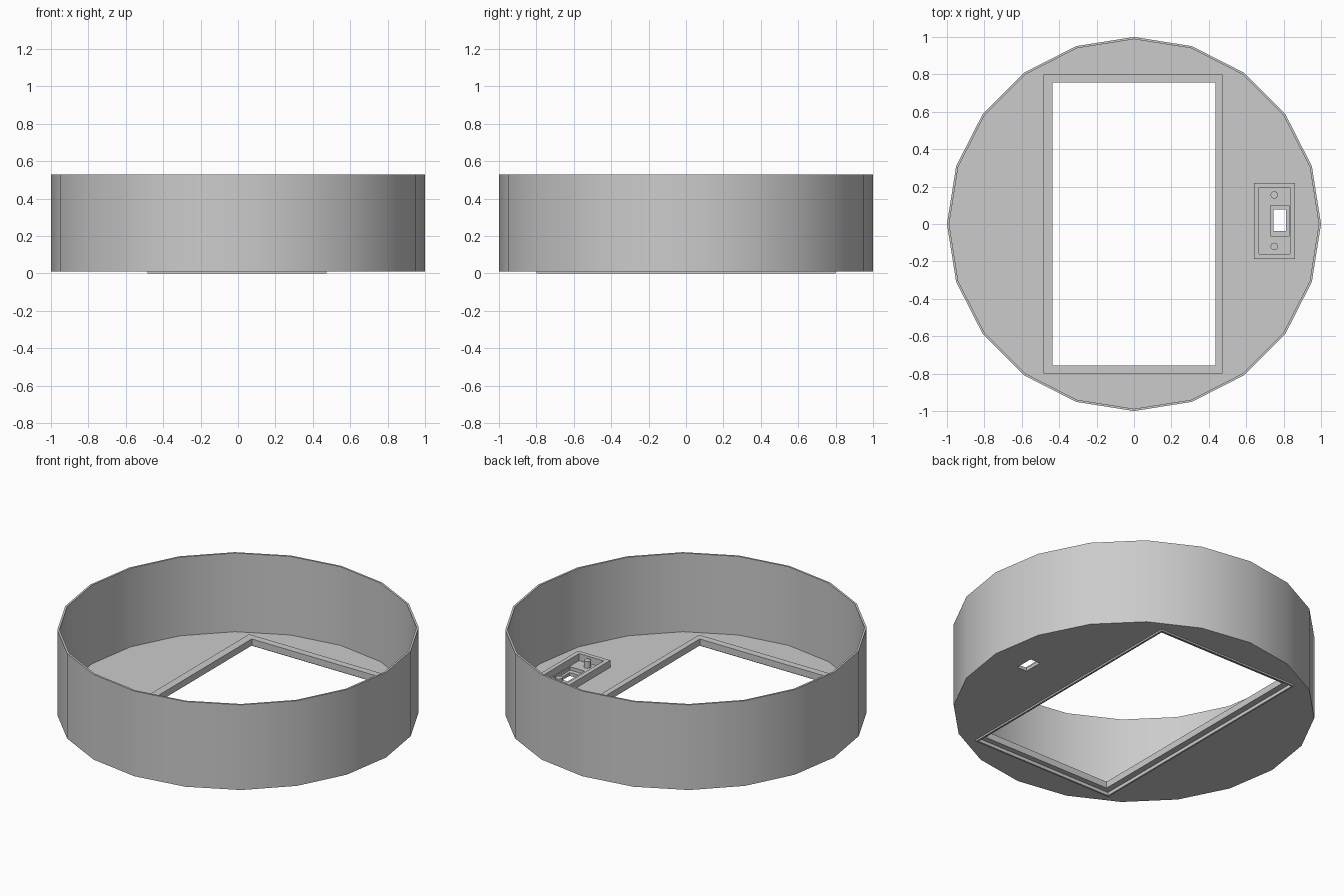
import bpy
import math

old = bpy.data.objects.get("Cube")
if old:
    bpy.data.objects.remove(old, do_unlink=True)

grey = bpy.data.materials.new("plain grey")
grey.use_nodes = True
grey.diffuse_color = (0.6, 0.6, 0.6, 1)
grey.node_tree.nodes["Principled BSDF"].inputs["Base Color"].default_value = (0.6, 0.6, 0.6, 1)


def rect(x0, x1, y0, y1):
    return [(x0, y0), (x1, y0), (x1, y1), (x0, y1)]


def ring(radius, sides=20, cx=0, cy=0):
    step = 2 * math.pi / sides
    return [(cx + radius * math.cos(i * step), cy + radius * math.sin(i * step))
            for i in range(sides)]


def plate(name, z0, z1, *outlines):
    """Extrude the first outline from z0 to z1; further outlines are holes."""
    curve = bpy.data.curves.new(name + "_profile", "CURVE")
    curve.dimensions = "2D"
    curve.fill_mode = "BOTH"
    curve.extrude = (z1 - z0) / 2
    for outline in outlines:
        spline = curve.splines.new("POLY")
        spline.points.add(len(outline) - 1)
        for point, (x, y) in zip(spline.points, outline):
            point.co = (x, y, 0, 1)
        spline.use_cyclic_u = True
    obj = bpy.data.objects.new(name, curve)
    bpy.context.collection.objects.link(obj)
    obj.location.z = (z0 + z1) / 2
    bpy.ops.object.select_all(action="DESELECT")
    obj.select_set(True)
    bpy.context.view_layer.objects.active = obj
    bpy.ops.object.convert(target="MESH")
    obj = bpy.context.object
    obj.name = name
    # Weld caps to sides and face everything outward
    bpy.ops.object.mode_set(mode="EDIT")
    bpy.ops.mesh.select_all(action="SELECT")
    bpy.ops.mesh.remove_doubles(threshold=0.0001)
    bpy.ops.mesh.normals_make_consistent(inside=False)
    bpy.ops.object.mode_set(mode="OBJECT")
    bpy.ops.object.shade_smooth_by_angle(angle=math.radians(30))
    obj.data.materials.clear()
    obj.data.materials.append(grey)
    return obj


BASE, FLOOR = 0.01, 0.05
frame_outer = rect(-0.485, 0.472, -0.8, 0.8)
frame_recess = rect(-0.475, 0.462, -0.79, 0.79)
window = rect(-0.437, 0.437, -0.757, 0.757)
port_outer = rect(0.73, 0.828, -0.065, 0.1)
port_hole = rect(0.745, 0.812, -0.037, 0.077)

# Round shell
plate("outer_wall", BASE, 0.53, ring(1), ring(0.988))
plate("floor", BASE, FLOOR, ring(0.988), frame_outer, port_outer)

# Window frame with a recess underneath
plate("window_frame", 0.02, 0.06, frame_outer, window)
plate("window_rim", 0, 0.02, frame_outer, frame_recess)

# Socket housing with sunken port and two pegs
plate("port_ledge", BASE, 0.03, port_outer, port_hole)
plate("socket_housing", FLOOR, 0.093, rect(0.642, 0.86, -0.187, 0.22),
      rect(0.668, 0.834, -0.16, 0.195))
for side, y in (("front", -0.12), ("back", 0.155)):
    plate(side + "_peg", FLOOR, 0.09, ring(0.02, 16, 0.75, y))
